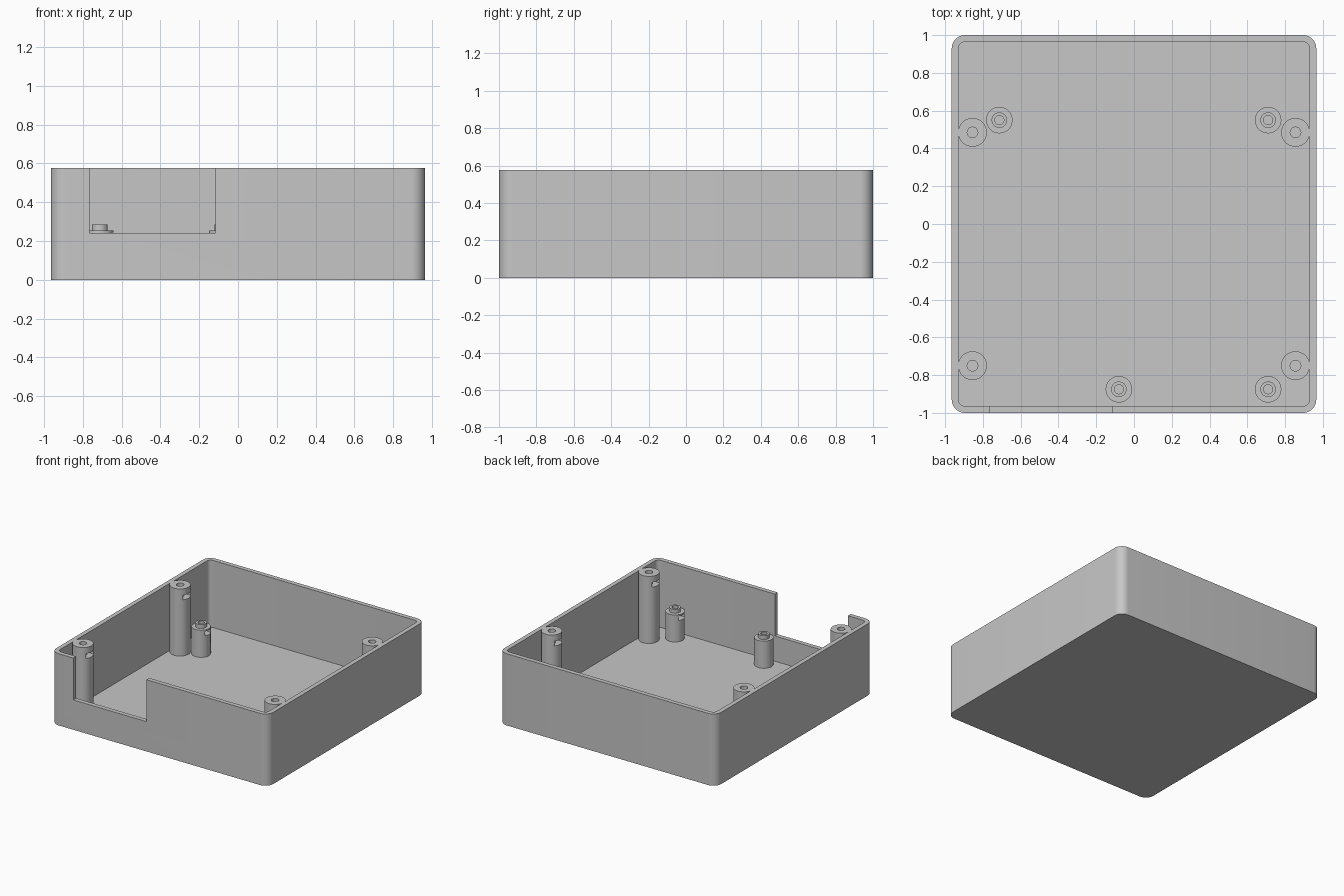
import bpy
import bmesh
from math import cos, sin, pi, radians
from mathutils import Vector

if "Cube" in bpy.data.objects:
    bpy.data.objects.remove(bpy.data.objects["Cube"])

HALF_X, HALF_Y, HEIGHT = 0.965, 1.0, 0.577
WALL, FLOOR, CORNER = 0.036, 0.037, 0.07

grey = bpy.data.materials.new("plain grey")
grey.use_nodes = True
grey.diffuse_color = (0.57, 0.57, 0.57, 1)
grey.node_tree.nodes["Principled BSDF"].inputs["Base Color"].default_value = grey.diffuse_color


def make_object(name, bm):
    bmesh.ops.recalc_face_normals(bm, faces=bm.faces)
    mesh = bpy.data.meshes.new(name)
    bm.to_mesh(mesh)
    bm.free()
    mesh.materials.append(grey)
    obj = bpy.data.objects.new(name, mesh)
    bpy.context.collection.objects.link(obj)
    return obj


def rounded_loop(bm, inset, z, steps=10):
    """Ring of vertices around a rounded rectangle."""
    r = CORNER - inset
    ring = []
    for quarter, (sx, sy) in enumerate([(1, 1), (-1, 1), (-1, -1), (1, -1)]):
        for i in range(steps + 1):
            a = (quarter + i / steps) * pi / 2
            ring.append(bm.verts.new((sx * (HALF_X - CORNER) + r * cos(a),
                                      sy * (HALF_Y - CORNER) + r * sin(a), z)))
    return ring


def bridge(bm, a, b):
    for i in range(len(a)):
        j = (i + 1) % len(a)
        bm.faces.new((a[i], a[j], b[j], b[i]))


def lathe(name, profile, x, y, steps=48):
    """Turned part; the profile starts and ends on the axis."""
    bm = bmesh.new()
    verts = [bm.verts.new((r, 0, z)) for r, z in profile]
    edges = [bm.edges.new(pair) for pair in zip(verts, verts[1:])]
    bmesh.ops.spin(bm, geom=verts + edges, cent=(0, 0, 0), axis=(0, 0, 1),
                   angle=2 * pi, steps=steps, use_duplicate=False)
    bmesh.ops.remove_doubles(bm, verts=bm.verts, dist=1e-5)
    bmesh.ops.translate(bm, verts=bm.verts, vec=(x, y, 0))
    return make_object(name, bm)


def cut_box(obj, low, high):
    """Subtract a box and bake the result into the mesh."""
    low, high = Vector(low), Vector(high)
    bm = bmesh.new()
    bmesh.ops.create_cube(bm, size=1)
    bmesh.ops.scale(bm, verts=bm.verts, vec=high - low)
    bmesh.ops.translate(bm, verts=bm.verts, vec=(low + high) / 2)
    cutter = make_object("cutter", bm)
    cutter.hide_render = True
    mod = obj.modifiers.new("cut", 'BOOLEAN')
    mod.operation, mod.solver, mod.object = 'DIFFERENCE', 'EXACT', cutter
    graph = bpy.context.evaluated_depsgraph_get()
    baked = bpy.data.meshes.new_from_object(obj.evaluated_get(graph))
    obj.modifiers.clear()
    obj.data = baked
    bpy.data.objects.remove(cutter)


def cut_slot(obj, x, y, inward, width, low, high):
    """Side slot for a nut, open toward the given x direction."""
    back, front = x - inward * width / 2, x + inward * 0.1
    cut_box(obj, (min(back, front), y - width / 2, low),
            (max(back, front), y + width / 2, high))


# Open tray with a notch in the front wall
bm = bmesh.new()
rings = [rounded_loop(bm, 0, 0), rounded_loop(bm, 0, HEIGHT),
         rounded_loop(bm, WALL, HEIGHT), rounded_loop(bm, WALL, FLOOR)]
for lower, upper in zip(rings, rings[1:]):
    bridge(bm, lower, upper)
bm.faces.new(rings[0])
bm.faces.new(rings[-1])
tray = make_object("tray", bm)
cut_box(tray, (-0.765, -1.1, 0.24), (-0.115, -0.94, 0.7))
parts = [tray]

# Tall lid posts against the side walls
for side, word in ((-1, "right"), (1, "left")):
    for y, end in ((-0.75, "front"), (0.485, "back")):
        x = side * 0.855
        post = lathe(f"{end}_{word}_lid_post",
                     [(0, 0.02), (0.076, 0.02), (0.076, HEIGHT), (0.028, HEIGHT),
                      (0.028, 0.42), (0, 0.42)], x, y)
        cut_slot(post, x, y, -side, 0.095, 0.488, 0.527)
        parts.append(post)

# Short standoffs with a locating collar
for name, x, y, inward in (("back_right", -0.713, 0.55, 1), ("back_left", 0.71, 0.55, -1),
                           ("front_middle", -0.08, -0.875, 1), ("front_left", 0.71, -0.875, -1)):
    standoff = lathe(name + "_standoff",
                     [(0, 0.02), (0.07, 0.02), (0.07, 0.255), (0.041, 0.255), (0.041, 0.286),
                      (0.024, 0.286), (0.024, 0.17), (0, 0.17)], x, y)
    cut_slot(standoff, x, y, inward, 0.075, 0.208, 0.243)
    parts.append(standoff)

# Smooth round surfaces, crisp edges
bpy.ops.object.select_all(action='DESELECT')
for part in parts:
    part.select_set(True)
bpy.context.view_layer.objects.active = tray
bpy.ops.object.shade_smooth_by_angle(angle=radians(30))
